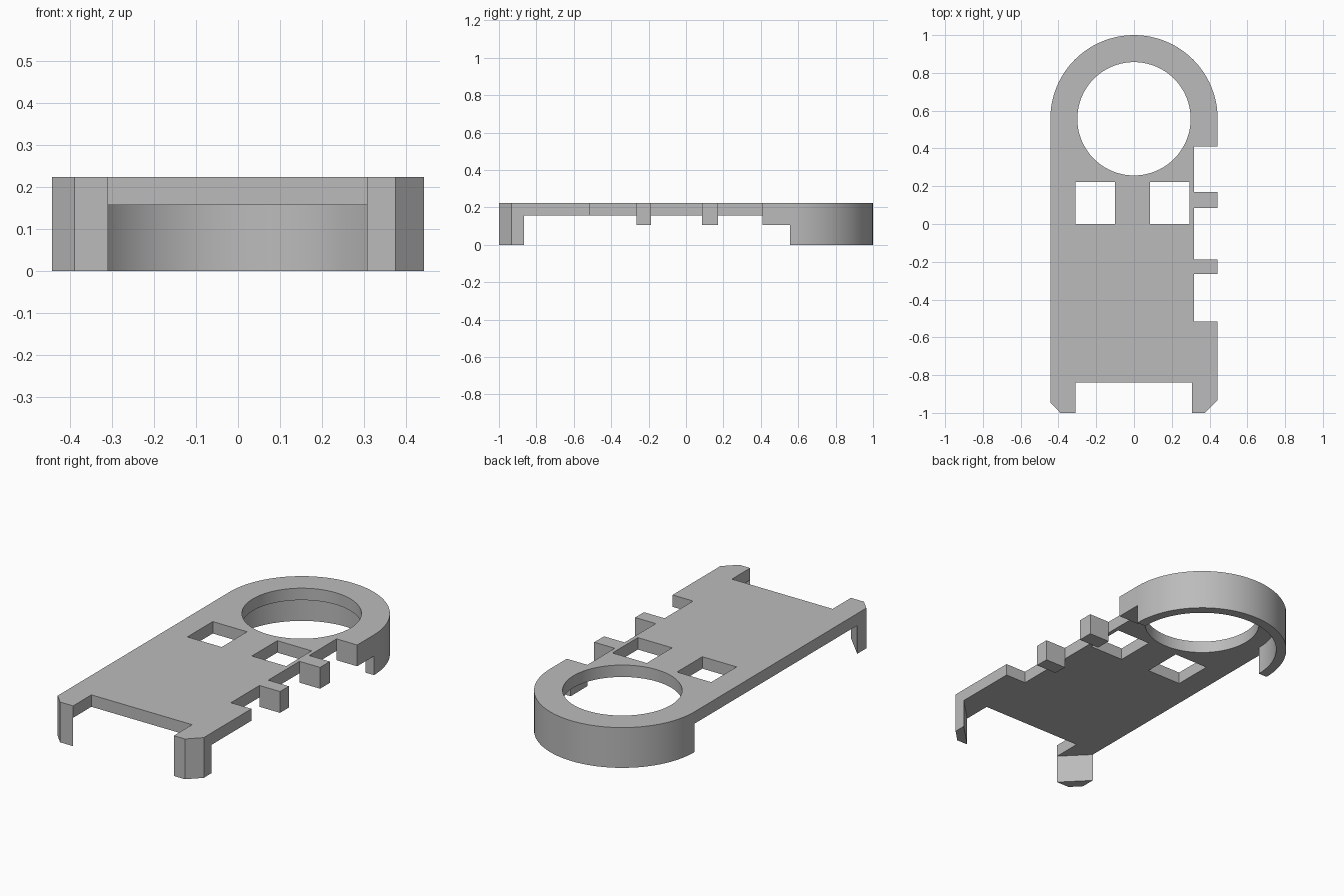
import bpy, bmesh
from math import cos, sin, pi, radians

cube = bpy.data.objects.get("Cube")
if cube:
    bpy.data.objects.remove(cube, do_unlink=True)

HALF = 0.443            # half width and outer ring radius
RING_Y = 0.557          # ring centre
TOP, UNDER, TAB = 0.223, 0.157, 0.105
NOTCH = 0.317           # inner edge of the side notches

grey = bpy.data.materials.new("plain grey")
grey.use_nodes = True
grey.diffuse_color = (0.5, 0.5, 0.5, 1)
grey.node_tree.nodes["Principled BSDF"].inputs["Base Color"].default_value = (0.5, 0.5, 0.5, 1)


def arc(radius, start, end, steps):
    return [(radius * cos(start + (end - start) * i / steps),
             RING_Y + radius * sin(start + (end - start) * i / steps))
            for i in range(steps + 1)]


def prism(name, points, low, high):
    """Extrude a flat outline between two heights."""
    bm = bmesh.new()
    face = bm.faces.new([bm.verts.new((x, y, low)) for x, y in points])
    moved = bmesh.ops.extrude_face_region(bm, geom=[face])["geom"]
    bmesh.ops.translate(bm, vec=(0, 0, high - low),
                        verts=[v for v in moved if isinstance(v, bmesh.types.BMVert)])
    bmesh.ops.recalc_face_normals(bm, faces=bm.faces)
    mesh = bpy.data.meshes.new(name)
    bm.to_mesh(mesh)
    bm.free()
    mesh.materials.append(grey)
    obj = bpy.data.objects.new(name, mesh)
    bpy.context.collection.objects.link(obj)
    return obj


def rect(x0, x1, y0, y1):
    return [(x0, y0), (x1, y0), (x1, y1), (x0, y1)]


def smooth(obj):
    bpy.ops.object.select_all(action="DESELECT")
    obj.select_set(True)
    bpy.context.view_layer.objects.active = obj
    bpy.ops.object.shade_smooth_by_angle(angle=radians(30))


# Plate outline: front prongs, notched side with fingers, round back
fingers = [(-0.265, -0.188), (0.085, 0.17)]
outline = [(-HALF, -0.945), (-0.39, -1), (-0.31, -1), (-0.31, -0.84),
           (0.307, -0.84), (0.307, -1), (0.375, -1), (HALF, -0.932),
           (HALF, -0.515), (NOTCH, -0.515)]
for y0, y1 in fingers:
    outline += [(NOTCH, y0), (HALF, y0), (HALF, y1), (NOTCH, y1)]
outline += [(NOTCH, 0.41), (HALF, 0.41)] + arc(HALF, 0, pi, 48)
plate = prism("plate", outline, UNDER, TOP)

# Round opening and two square windows
cutters = [
    prism("round_cutter", arc(0.3, 0, 2 * pi, 80)[:-1], 0, 0.4),
    prism("left_window_cutter", rect(0.085, 0.295, 0, 0.222), 0, 0.4),
    prism("right_window_cutter", rect(-0.31, -0.10, 0, 0.222), 0, 0.4),
]
for cutter in cutters:
    cut = plate.modifiers.new(cutter.name, "BOOLEAN")
    cut.operation = "DIFFERENCE"
    cut.solver = "EXACT"
    cut.object = cutter
bpy.context.view_layer.update()
evaluated = plate.evaluated_get(bpy.context.evaluated_depsgraph_get())
plate.data = bpy.data.meshes.new_from_object(evaluated)
plate.modifiers.clear()
for cutter in cutters:
    bpy.data.objects.remove(cutter, do_unlink=True)

# Half round skirt below the ring
skirt = prism("ring_skirt", arc(HALF, 0, pi, 48) + arc(0.39, pi, 0, 48), 0, UNDER)

# Wedge legs under the front corners
prism("left_leg", [(0.307, -1), (0.375, -1), (HALF, -0.932), (HALF, -0.865)], 0, UNDER)
prism("right_leg", [(-0.31, -1), (-0.39, -1), (-HALF, -0.945), (-HALF, -0.865)], 0, UNDER)

# Blocks hanging under the side fingers and the ring shoulder
for i, (y0, y1) in enumerate(fingers + [(0.41, RING_Y)]):
    prism(f"side_block_{i + 1}", rect(NOTCH, HALF, y0, y1), TAB, UNDER)

for part in (plate, skirt):
    smooth(part)
